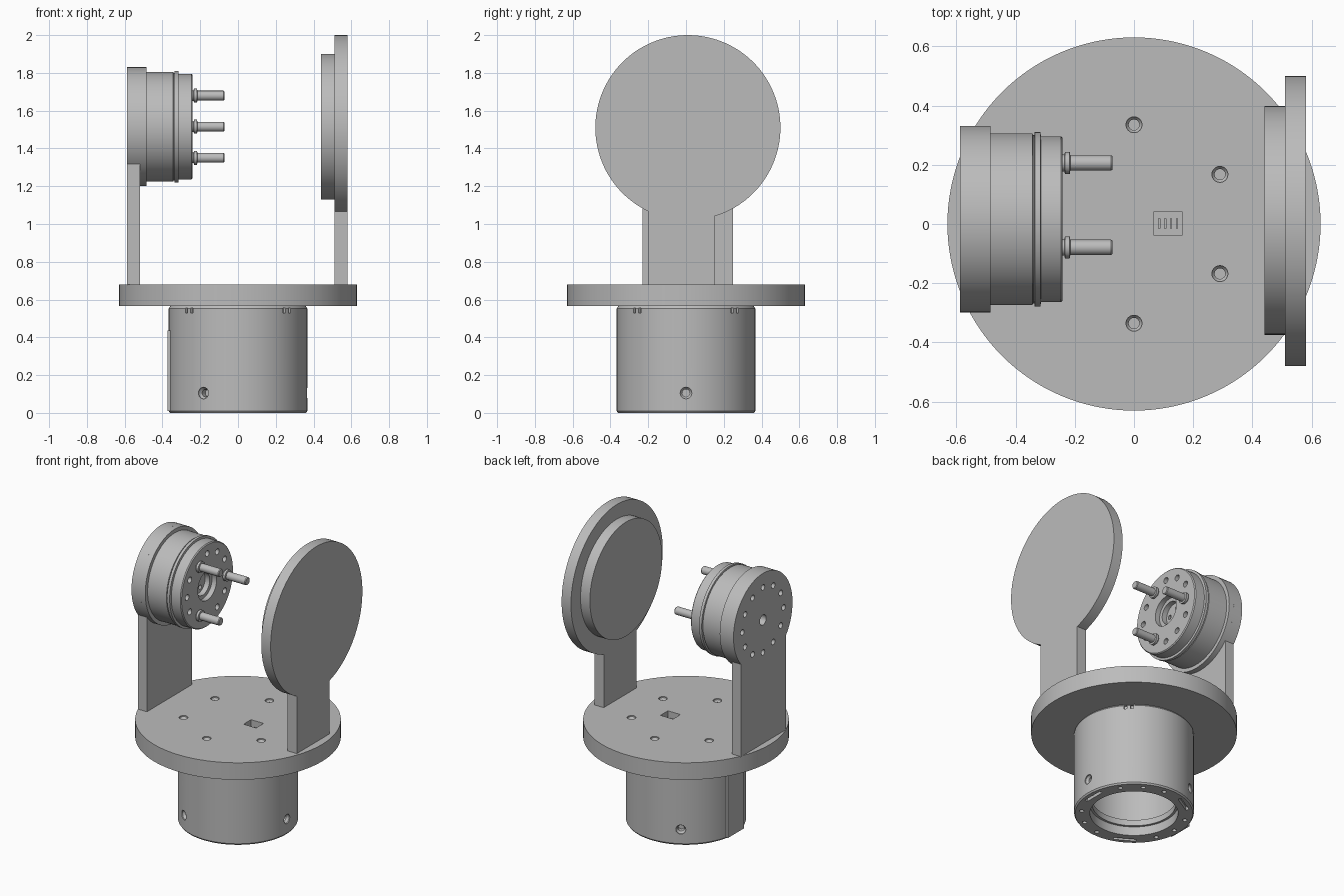
import bpy, bmesh
from math import radians, cos, sin, tau, asin, pi
from mathutils import Matrix, Vector

old = bpy.data.objects.get("Cube")
if old:
    bpy.data.objects.remove(old, do_unlink=True)

grey = bpy.data.materials.new("machined grey")
grey.use_nodes = True
GREY = (0.5, 0.5, 0.5, 1)
grey.diffuse_color = GREY
grey.node_tree.nodes["Principled BSDF"].inputs["Base Color"].default_value = GREY

ALONG_X = Matrix.Rotation(pi / 2, 4, 'Y')


def at(x, y, z):
    return Matrix.Translation((x, y, z))


def around(angle):
    return Matrix.Rotation(radians(angle), 4, 'Z')


def lathe(bm, profile, matrix=Matrix(), n=24):
    """Add a solid of revolution; profile is (radius, height), ending on the axis."""
    rings = []
    for r, h in profile:
        count = n if r > 0 else 1
        rings.append([bm.verts.new(matrix @ Vector((r * cos(tau * i / n), r * sin(tau * i / n), h)))
                      for i in range(count)])
    for a, b in zip(rings, rings[1:]):
        if len(a) == 1 or len(b) == 1:
            bm.faces.new(a if len(b) == 1 else b)   # flat end cap
            continue
        for i in range(n):
            j = (i + 1) % n
            bm.faces.new((a[i], a[j], b[j], b[i]))


def box(bm, lo, hi, matrix=Matrix()):
    lo, hi = Vector(lo), Vector(hi)
    scale = Matrix.Diagonal((*(hi - lo), 1))
    bmesh.ops.create_cube(bm, size=1, matrix=matrix @ Matrix.Translation((lo + hi) / 2) @ scale)


def rod(r, h0, h1):
    return [(0, h0), (r, h0), (r, h1), (0, h1)]


def finish(name, bm):
    bmesh.ops.recalc_face_normals(bm, faces=bm.faces)
    mesh = bpy.data.meshes.new(name)
    bm.to_mesh(mesh)
    bm.free()
    mesh.materials.append(grey)
    obj = bpy.data.objects.new(name, mesh)
    bpy.context.collection.objects.link(obj)
    return obj


def select(obj):
    bpy.ops.object.select_all(action='DESELECT')
    obj.select_set(True)
    bpy.context.view_layer.objects.active = obj


def smooth(obj):
    select(obj)
    bpy.ops.object.shade_smooth_by_angle(angle=radians(30))


def cut(obj, bm):
    cutter = finish("cutter", bm)
    cutter.hide_render = True
    mod = obj.modifiers.new("holes", 'BOOLEAN')
    mod.operation = 'DIFFERENCE'
    mod.solver = 'EXACT'
    mod.object = cutter
    select(obj)
    bpy.ops.object.modifier_apply(modifier=mod.name)
    bpy.data.objects.remove(cutter, do_unlink=True)


def turned(name, profile, matrix=Matrix(), n=96):
    bm = bmesh.new()
    lathe(bm, profile, matrix, n)
    return finish(name, bm)


def keyhole_plate(name, x0, x1, cy, cz, r, y_lo, y_hi, z_base, n=96):
    """Upright plate: a round head on a straight post."""
    start = -pi / 2 + asin((y_hi - cy) / r)
    end = 1.5 * pi + asin((y_lo - cy) / r)
    outline = [(y_lo, z_base), (y_hi, z_base)]
    for i in range(n + 1):
        a = start + (end - start) * i / n
        outline.append((cy + r * cos(a), cz + r * sin(a)))
    bm = bmesh.new()
    face = bm.faces.new([bm.verts.new((x0, y, z)) for y, z in outline])
    grown = bmesh.ops.extrude_face_region(bm, geom=[face])
    bmesh.ops.translate(bm, vec=(x1 - x0, 0, 0),
                        verts=[v for v in grown["geom"] if isinstance(v, bmesh.types.BMVert)])
    return finish(name, bm)


# Hollow lower housing
housing = turned("lower_housing", [
    (0, .5), (.3, .5), (.3, .1), (.255, .1), (.255, .06), (.27, .06), (.27, 0),
    (.36, 0), (.367, .01), (.367, .553), (.357, .567), (0, .567)], n=128)
bm = bmesh.new()
for k in range(3):
    turn = around(120 * k)
    # countersunk side holes, foot slots and foot holes
    lathe(bm, [(0, .312), (.02, .312), (.02, .345), (.031, .36), (.031, .4), (0, .4)],
          turn @ at(0, 0, .105) @ ALONG_X)
    box(bm, (.312, -.07, -.02), (.334, .07, .025), turn)
    for a in (35, 60, 85):
        lathe(bm, rod(.014, -.02, .04), around(120 * k + a) @ at(.322, 0, 0), 16)
for k in range(4):
    for side in (-.02, .02):
        box(bm, (.35, side - .009, .53), (.4, side + .009, .556), around(45 + 90 * k))
cut(housing, bm)
smooth(housing)

bm = bmesh.new()
box(bm, (-.373, -.085, .01), (-.35, .085, .435))
finish("housing_side_pad", bm)

# Round base plate with countersunk holes and a connector pocket
base = turned("base_plate", rod(.63, .565, .68), n=128)
bm = bmesh.new()
for k in range(6):
    lathe(bm, [(0, .59), (.018, .59), (.018, .66), (.027, .672), (.027, .7), (0, .7)],
          around(30 + 60 * k) @ at(.335, 0, 0))
box(bm, (.068, -.038, .6), (.162, .042, .7))
cut(base, bm)
smooth(base)

bm = bmesh.new()
for i in range(4):
    x = .085 + .02 * i
    box(bm, (x - .004, -.015, .595), (x + .004, .018, .65))
finish("connector_pins", bm)

# Right-hand upright with its round pad
disc = keyhole_plate("large_disc_upright", .51, .58, .01, 1.51, .49, -.2, .15, .678)
smooth(disc)
smooth(turned("disc_inner_pad", rod(.386, .44, .512), at(0, .012, 1.515) @ ALONG_X))

# Motor upright, drilled in a bolt circle
MY, MZ = .016, 1.515
MOTOR = at(0, MY, MZ) @ ALONG_X
mount = keyhole_plate("motor_upright", -.587, -.52, MY, MZ, .315, -.23, .25, .678)
bm = bmesh.new()
lathe(bm, rod(.034, -.62, -.5), MOTOR)
for k in range(12):
    lathe(bm, rod(.019, -.62, -.5), MOTOR @ around(30 * k) @ at(.22, 0, 0), 16)
cut(mount, bm)
smooth(mount)
smooth(turned("motor_flange", rod(.315, -.52, -.484), MOTOR))

# Motor body with stepped rim and recessed hub
motor = turned("motor_body", [
    (0, -.49), (.29, -.49), (.29, -.343), (.284, -.341), (.284, -.337), (.295, -.335),
    (.295, -.316), (.28, -.314), (.28, -.247), (.274, -.241), (.1, -.241),
    (.1, -.275), (.075, -.275), (.075, -.31), (0, -.31)], MOTOR)
bm = bmesh.new()
for k in range(12):
    if k not in (3, 7, 11):
        lathe(bm, rod(.02, -.3, -.2), MOTOR @ around(30 * k) @ at(.215, 0, 0), 16)
for k in range(3):
    lathe(bm, rod(.014, -.35, -.29), MOTOR @ around(30 + 120 * k) @ at(.045, 0, 0), 16)
cut(motor, bm)
smooth(motor)

# Three drive pins with collars
for k in range(3):
    pin = turned("drive_pin_%d" % (k + 1), [
        (0, -.26), (.028, -.26), (.028, -.235), (.037, -.233), (.037, -.217), (.026, -.215),
        (.026, -.077), (.022, -.072), (0, -.072)],
        MOTOR @ around(90 + 120 * k) @ at(.19, 0, 0), 32)
    smooth(pin)
